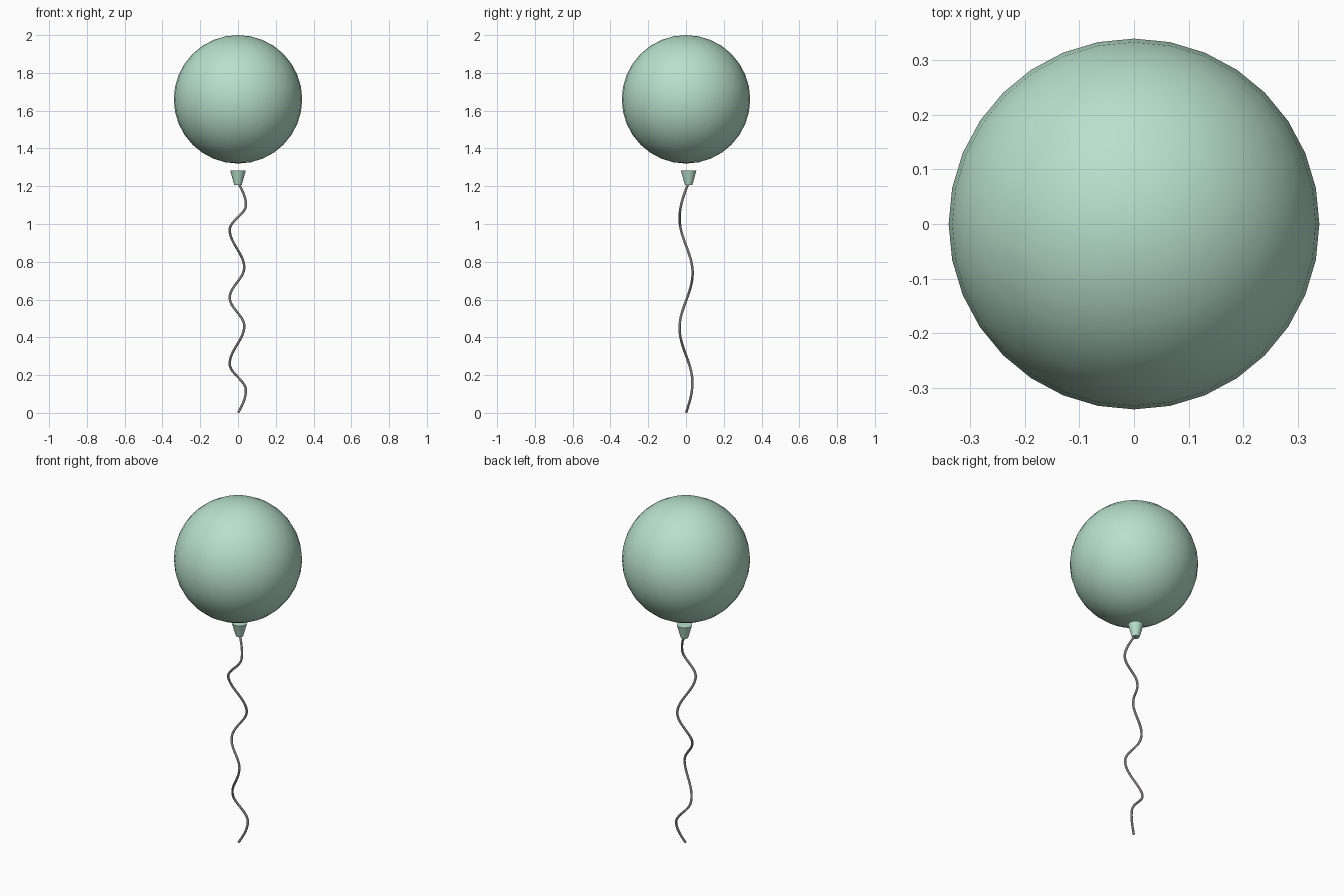
import bpy
from math import sin, cos, pi

cube = bpy.data.objects.get("Cube")
if cube:
    bpy.data.objects.remove(cube, do_unlink=True)


def material(name, colour):
    m = bpy.data.materials.new(name)
    m.use_nodes = True
    m.diffuse_color = colour
    m.node_tree.nodes["Principled BSDF"].inputs["Base Color"].default_value = colour
    return m


mint = material("mint_green", (0.48, 0.75, 0.60, 1))
grey = material("light_grey", (0.60, 0.57, 0.57, 1))


def finish(name, mat):
    ob = bpy.context.object
    ob.name = name
    ob.data.materials.append(mat)
    bpy.ops.object.shade_smooth_by_angle()
    return ob


# Round balloon
bpy.ops.mesh.primitive_uv_sphere_add(segments=32, ring_count=16, radius=0.34, location=(0, 0, 1.66))
finish("balloon", mint)

# Knot cone, floating just below the balloon
bpy.ops.mesh.primitive_cone_add(vertices=32, radius1=0.02, radius2=0.041, depth=0.075,
                                location=(0, 0.014, 1.245))
finish("balloon_knot", mint)

# String: sideways waves given as (height, offset) turning points
TOP = 1.22
WAVE_X = [(0, 0), (0.12, 0.042), (0.26, -0.044), (0.46, 0.033), (0.61, -0.044),
          (0.77, 0.033), (0.97, -0.044), (1.1, 0.042), (TOP, 0)]
WAVE_Y = [(0, 0), (0.16, 0.034), (0.45, -0.034), (0.74, 0.035), (1.03, -0.034), (TOP, 0.014)]


def wave(points, z):
    for i in range(len(points) - 1):
        (z0, a), (z1, b) = points[i], points[i + 1]
        if z <= z1:
            t = (z - z0) / (z1 - z0)
            if i == 0:
                t = sin(t * pi / 2)
            elif i == len(points) - 2:
                t = 1 - cos(t * pi / 2)
            else:
                t = (1 - cos(t * pi)) / 2
            return a + (b - a) * t
    return points[-1][1]


curve = bpy.data.curves.new("string", "CURVE")
curve.dimensions = "3D"
curve.bevel_depth = 0.0065
curve.bevel_resolution = 2
curve.use_fill_caps = True
steps = 96
line = curve.splines.new("POLY")
line.points.add(steps)
for i, p in enumerate(line.points):
    z = 0.003 + (TOP - 0.003) * i / steps
    p.co = (wave(WAVE_X, z), wave(WAVE_Y, z), z, 1)
string = bpy.data.objects.new("string", curve)
bpy.context.collection.objects.link(string)

# Turn the string into a smooth mesh
bpy.ops.object.select_all(action="DESELECT")
bpy.context.view_layer.objects.active = string
string.select_set(True)
bpy.ops.object.convert(target="MESH")
finish("string", grey)
